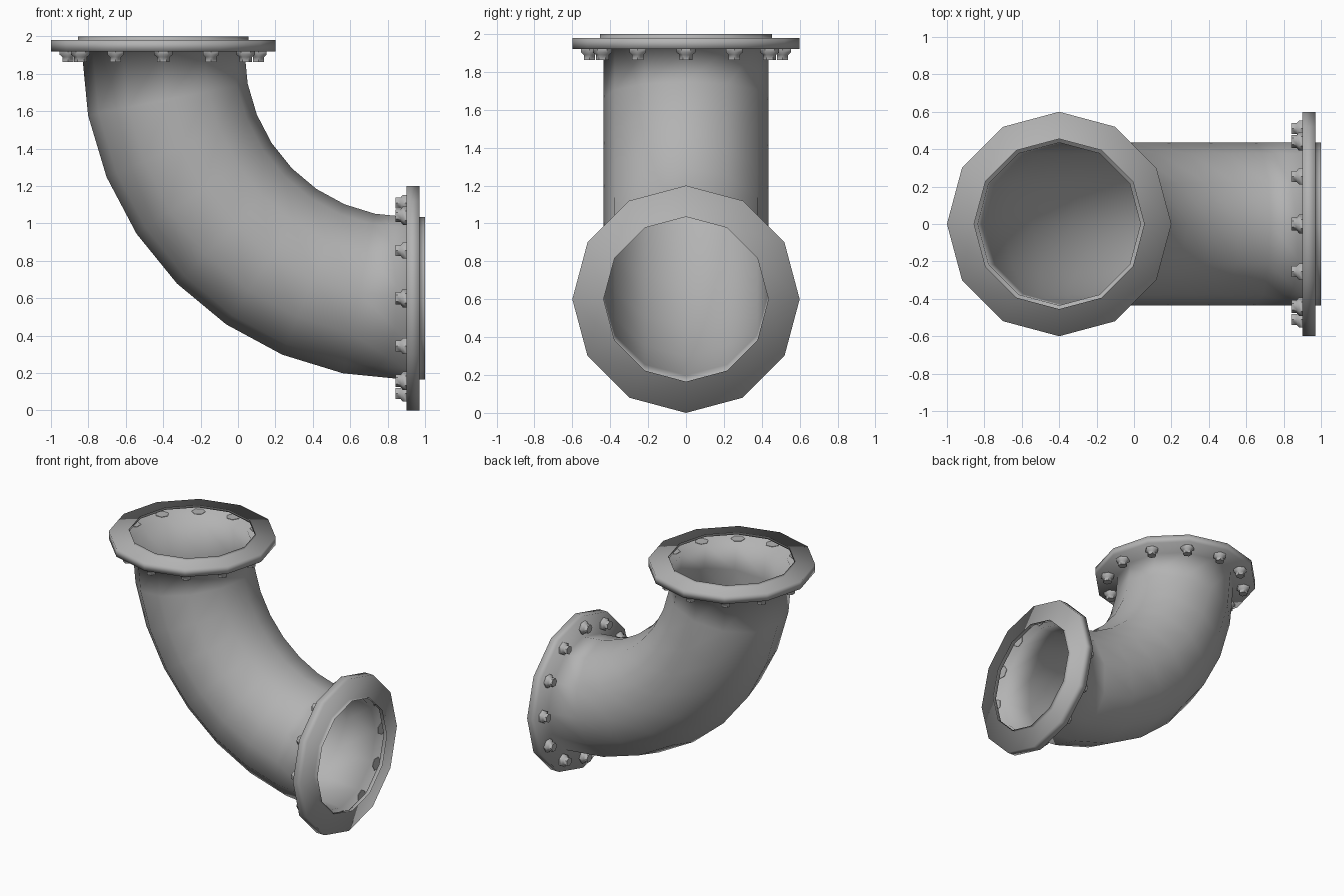
import bpy
import bmesh
from math import sin, cos, pi
from mathutils import Vector, Matrix

if "Cube" in bpy.data.objects:
    bpy.data.objects.remove(bpy.data.objects["Cube"])

SIDES = 12          # sides of pipe and flanges
STEPS = 8           # segments in the bend
PIPE, FLANGE, BOLT_CIRCLE = 0.435, 0.6, 0.51
Y = Vector((0, 1, 0))

steel = bpy.data.materials.new("grey_steel")
steel.use_nodes = True
colour = (0.45, 0.45, 0.45, 1)
steel.diffuse_color = colour
steel.node_tree.nodes["Principled BSDF"].inputs["Base Color"].default_value = colour


def frame(t):
    """Centre and outward direction of the bend at angle t."""
    centre = Vector((0.9 - 1.3 * cos(t), 0, 1.92 - 1.32 * sin(t)))
    return centre, Vector((-cos(t), 0, -sin(t)))


def loft(name, rings, sides, cap=False):
    """Skin (centre, direction, radius) rings; the path runs along direction x Y."""
    bm = bmesh.new()
    loops = []
    for centre, u, r in rings:
        angles = [2 * pi * i / sides for i in range(sides)]
        loops.append([bm.verts.new(centre + r * (u * cos(a) + Y * sin(a))) for a in angles])
    for a, b in zip(loops, loops[1:]):
        for i in range(sides):
            j = (i + 1) % sides
            bm.faces.new((a[i], a[j], b[j], b[i]))
    if cap:
        bm.faces.new(loops[0][::-1])
        bm.faces.new(loops[-1])
    for f in bm.faces:
        f.smooth = True
    mesh = bpy.data.meshes.new(name)
    bm.to_mesh(mesh)
    bm.free()
    mesh.materials.append(steel)
    return mesh


def add(name, mesh):
    obj = bpy.data.objects.new(name, mesh)
    bpy.context.collection.objects.link(obj)
    return obj


# Open pipe shell: upper lip and flange, bend, lower flange and lip
top, top_u = frame(0)
end, end_u = frame(pi / 2)
up, out = Vector((0, 0, 1)), Vector((1, 0, 0))
rings = [(top + up * h, top_u, r)
         for h, r in ((0.08, 0.455), (0.06, 0.455), (0.06, FLANGE), (0, FLANGE))]
rings += [(*frame(pi / 2 * k / STEPS), PIPE) for k in range(STEPS + 1)]
rings += [(end + out * h, end_u, r)
          for h, r in ((0, FLANGE), (0.07, FLANGE), (0.07, PIPE), (0.1, PIPE))]
add("flanged_elbow_pipe", loft("flanged_elbow_pipe", rings, SIDES))

# Hex bolt: wide collar tapering to a narrow head, axis along +z
profile = ((-0.003, 0.05), (0.018, 0.05), (0.03, 0.034), (0.057, 0.034))
bolt = loft("bolt", [(up * h, out, r) for h, r in profile], 6, cap=True)
bolt.set_sharp_from_angle(angle=0.9)

# Ring of bolts behind each flange
for label, centre, u, axis in (("upper", top, top_u, -up), ("lower", end, end_u, -out)):
    for i in range(SIDES):
        a = 2 * pi * i / SIDES
        radial = u * cos(a) + Y * sin(a)
        tangent = radial.cross(axis)
        rot = Matrix((tangent, axis.cross(tangent), axis)).transposed().to_4x4()
        obj = add(f"{label}_bolt_{i + 1}", bolt)
        obj.matrix_world = Matrix.Translation(centre + radial * BOLT_CIRCLE) @ rot
